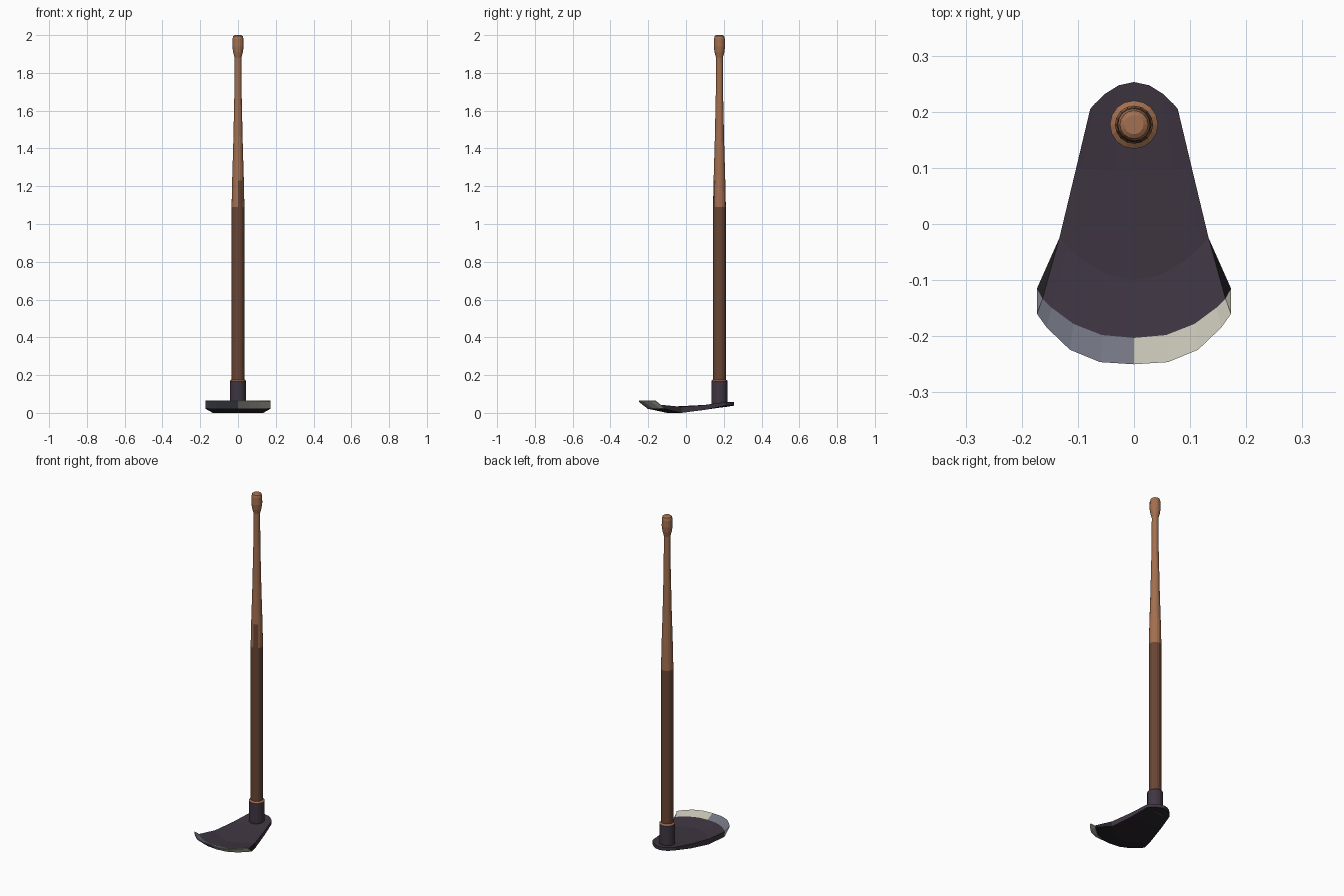
import bpy, bmesh, math

if "Cube" in bpy.data.objects:
    bpy.data.objects.remove(bpy.data.objects["Cube"])


def material(name, r, g, b):
    m = bpy.data.materials.new(name)
    lin = [((c / 255 + 0.055) / 1.055) ** 2.4 for c in (r, g, b)]
    m.diffuse_color = (*lin, 1)
    m.use_nodes = True
    m.node_tree.nodes["Principled BSDF"].inputs["Base Color"].default_value = m.diffuse_color
    return m


DARK_WOOD = material("dark wood", 105, 69, 52)
LIGHT_WOOD = material("light wood", 163, 112, 80)
METAL = material("dark metal", 63, 54, 66)
BLACK = material("blackened metal", 40, 36, 42)
GREY = material("grey edge", 115, 118, 131)
PALE = material("pale edge", 194, 191, 177)

HANDLE_Y = 0.177


def finish(bm, name, mats):
    bmesh.ops.recalc_face_normals(bm, faces=bm.faces)
    mesh = bpy.data.meshes.new(name)
    bm.to_mesh(mesh)
    bm.free()
    for m in mats:
        mesh.materials.append(m)
    obj = bpy.data.objects.new(name, mesh)
    bpy.context.collection.objects.link(obj)
    return obj


def lathe(name, profile, mats, rule, sides=16):
    """Spin (radius, z) pairs round the handle axis; rule(ring, side) picks the colour."""
    bm = bmesh.new()
    rings = []
    for r, z in profile:
        rings.append([bm.verts.new((r * math.cos(2 * math.pi * i / sides),
                                    HANDLE_Y + r * math.sin(2 * math.pi * i / sides), z))
                      for i in range(sides)])
    for k in range(len(rings) - 1):
        for i in range(sides):
            j = (i + 1) % sides
            f = bm.faces.new((rings[k][i], rings[k][j], rings[k + 1][j], rings[k + 1][i]))
            f.material_index = rule(k, i)
    bm.faces.new(rings[0][::-1]).material_index = rule(0, 0)
    bm.faces.new(rings[-1]).material_index = rule(len(rings) - 2, 0)
    return finish(bm, name, mats)


# Wooden handle: the dark stain runs a little higher on two front faces
lathe("handle",
      [(0.034, 0.10), (0.034, 1.09), (0.031, 1.23), (0.025, 1.43), (0.0195, 1.68),
       (0.018, 1.88), (0.026, 1.91), (0.030, 1.94), (0.029, 1.98), (0.025, 1.995), (0.017, 2.0)],
      [DARK_WOOD, LIGHT_WOOD],
      lambda k, i: 0 if k == 0 or (k == 1 and i in (12, 13)) else 1)

# Metal socket with a wooden rim on top
lathe("socket",
      [(0.040, 0.03), (0.043, 0.06), (0.043, 0.17), (0.034, 0.177)],
      [METAL, LIGHT_WOOD], lambda k, i: 1 if k == 2 else 0)

# Blade: rows from back to cutting edge, each bowed across its width
# (half width, y at centre, y shift at the sides, bow power, z)
top_rows = [(0.078, 0.253, -0.048, 2, 0.057), (0.103, 0.095, 0.005, 2, 0.042),
            (0.133, -0.100, 0.075, 2, 0.032), (0.163, -0.203, 0.070, 2.5, 0.043),
            (0.173, -0.250, 0.090, 3, 0.065)]
low_rows = [(0.078, 0.253, -0.048, 2, 0.038), (0.103, 0.095, 0.005, 2, 0.016),
            (0.133, -0.100, 0.075, 2, 0.000), (0.173, -0.203, 0.088, 2.5, 0.022),
            (0.173, -0.250, 0.090, 3, 0.059)]
across = [-1, -0.9, -0.66, -0.35, 0, 0.35, 0.66, 0.9, 1]

bm = bmesh.new()


def grid(rows):
    return [[bm.verts.new((w * u, y + dy * abs(u) ** p, z)) for u in across]
            for w, y, dy, p, z in rows]


top, low = grid(top_rows), grid(low_rows)
last = len(across) - 1


def face(verts, index):
    bm.faces.new(verts).material_index = index


for k in range(4):
    for i in range(last):
        edge = 2 if i < last / 2 else 3
        for g, body in ((top, 0), (low, 1)):
            face((g[k][i], g[k][i + 1], g[k + 1][i + 1], g[k + 1][i]), edge if k == 3 else body)
    # side walls
    for i, edge in ((0, 2), (last, 3)):
        face((top[k][i], top[k + 1][i], low[k + 1][i], low[k][i]), (0, 0, 1, edge)[k])
# back wall and thin cutting lip
for i in range(last):
    face((top[0][i], top[0][i + 1], low[0][i + 1], low[0][i]), 0)
    face((top[4][i], top[4][i + 1], low[4][i + 1], low[4][i]), 2 if i < last / 2 else 3)
finish(bm, "blade", [METAL, BLACK, GREY, PALE])
